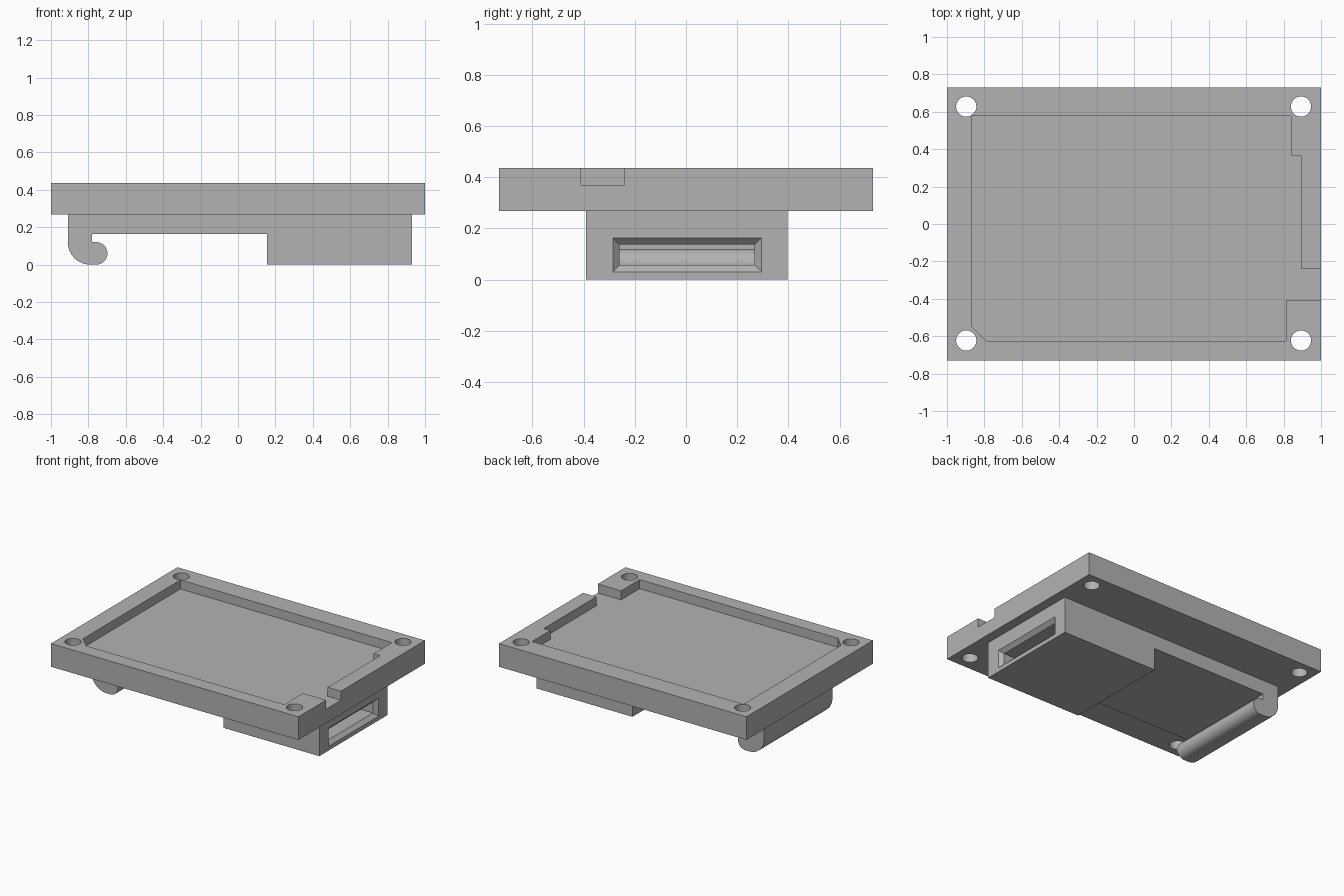
import bpy, bmesh
from math import cos, sin, pi, radians
from mathutils import Vector

cube = bpy.data.objects.get("Cube")
if cube:
    bpy.data.objects.remove(cube, do_unlink=True)

GREY = (0.45, 0.45, 0.45, 1)
mat = bpy.data.materials.new("grey plastic")
mat.use_nodes = True
mat.diffuse_color = GREY
mat.node_tree.nodes["Principled BSDF"].inputs["Base Color"].default_value = GREY


def loft(name, start, end):
    """Solid between two matching outlines."""
    bm = bmesh.new()
    a = [bm.verts.new(p) for p in start]
    b = [bm.verts.new(p) for p in end]
    n = len(a)
    bm.faces.new(a)
    bm.faces.new(b[::-1])
    for i in range(n):
        bm.faces.new((a[i], b[i], b[(i + 1) % n], a[(i + 1) % n]))
    bmesh.ops.recalc_face_normals(bm, faces=bm.faces)
    mesh = bpy.data.meshes.new(name)
    bm.to_mesh(mesh)
    bm.free()
    mesh.materials.append(mat)
    obj = bpy.data.objects.new(name, mesh)
    bpy.context.collection.objects.link(obj)
    return obj


def slab(name, outline, z0, z1):
    return loft(name, [(x, y, z0) for x, y in outline], [(x, y, z1) for x, y in outline])


def arc(cx, cz, r, a0, a1, steps):
    angles = [radians(a0 + (a1 - a0) * i / steps) for i in range(steps + 1)]
    return [(cx + r * cos(a), cz + r * sin(a)) for a in angles]


def rect(x0, x1, y0, y1):
    return [(x0, y0), (x1, y0), (x1, y1), (x0, y1)]


def cut(obj, cutter):
    mod = obj.modifiers.new("cut", 'BOOLEAN')
    mod.operation = 'DIFFERENCE'
    mod.solver = 'EXACT'
    mod.object = cutter
    cutter.hide_render = True
    bpy.context.view_layer.objects.active = obj
    bpy.ops.object.modifier_apply(modifier=mod.name)
    bpy.data.objects.remove(cutter, do_unlink=True)


def smooth(obj):
    bpy.ops.object.select_all(action='DESELECT')
    obj.select_set(True)
    bpy.context.view_layer.objects.active = obj
    bpy.ops.object.shade_smooth_by_angle(angle=radians(30))


# Mounting plate with its shallow tray
BOTTOM, FLOOR, TOP = 0.267, 0.37, 0.436
plate = slab("mounting_plate", rect(-1, 1, -0.73, 0.73), BOTTOM, TOP)
tray = [(-0.87, -0.545), (-0.79, -0.625), (0.812, -0.625), (0.812, -0.41),
        (1.1, -0.41), (1.1, -0.24), (0.893, -0.24), (0.893, 0.367),
        (0.84, 0.367), (0.84, 0.578), (-0.87, 0.578)]
cut(plate, slab("tray_cutter", tray, FLOOR, TOP + 0.1))

# Four screw holes
for x in (-0.897, 0.893):
    for y in (-0.623, 0.628):
        cut(plate, slab("hole_cutter", arc(x, y, 0.054, 0, 352.5, 47), 0.1, 0.6))
smooth(plate)

# Lower body: clip hook on the right, block on the left, one side profile
profile = [(-0.91, BOTTOM)]
profile += arc(-0.79, 0.12, 0.12, 180, 270, 16)
profile += arc(-0.758, 0.06, 0.06, -90, 90, 20)
profile += [(-0.78, 0.12), (-0.78, 0.163), (0.155, 0.163), (0.155, 0),
            (0.93, 0), (0.93, BOTTOM)]
body = loft("clip_body", [(x, -0.39, z) for x, z in profile],
            [(x, 0.397, z) for x, z in profile])

# Slot through the block, flared at its mouth
inner = rect(-0.259, 0.268, 0.057, 0.136)
mouth = rect(-0.286, 0.295, 0.03, 0.163)
cut(body, loft("slot_cutter", [(0.1, y, z) for y, z in inner],
               [(0.96, y, z) for y, z in inner]))
cut(body, loft("flare_cutter", [(0.903, y, z) for y, z in inner],
               [(0.93 + 0.0001, y, z) for y, z in mouth]))
smooth(body)
